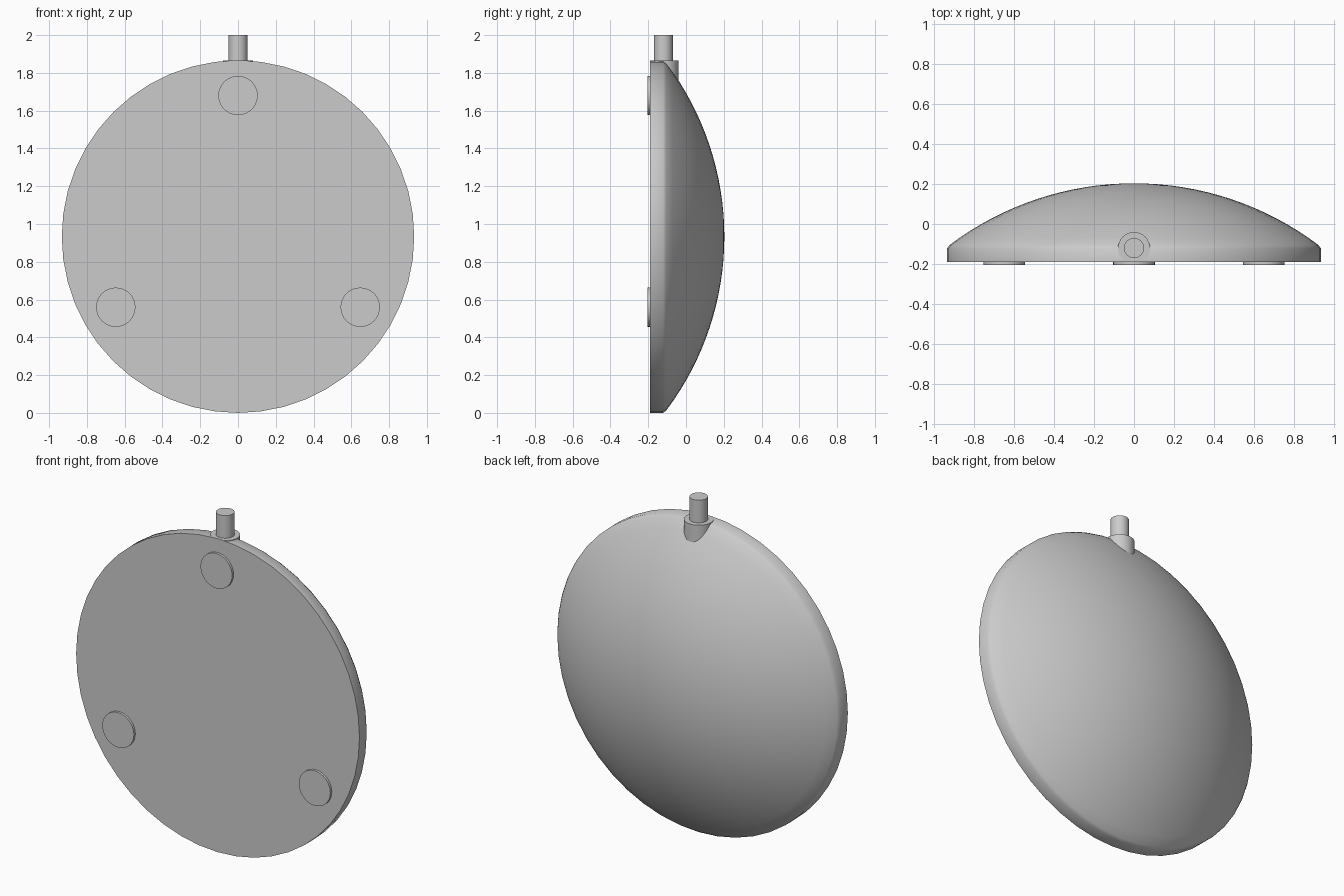
import bpy, bmesh, math
from mathutils import Matrix, Vector

cube = bpy.data.objects.get("Cube")
if cube:
    bpy.data.objects.remove(cube)

grey = bpy.data.materials.new("plain grey")
grey.use_nodes = True
grey.diffuse_color = (0.6, 0.6, 0.6, 1)
grey.node_tree.nodes["Principled BSDF"].inputs["Base Color"].default_value = (0.6, 0.6, 0.6, 1)

RADIUS = 0.933       # disc radius, also the height of its centre
FRONT, BACK = -0.19, 0.203
STEM_Y = -0.12


def finish(name, bm):
    bmesh.ops.recalc_face_normals(bm, faces=bm.faces[:])
    mesh = bpy.data.meshes.new(name)
    bm.to_mesh(mesh)
    bm.free()
    mesh.materials.append(grey)
    obj = bpy.data.objects.new(name, mesh)
    bpy.context.collection.objects.link(obj)
    bpy.ops.object.select_all(action='DESELECT')
    obj.select_set(True)
    bpy.context.view_layer.objects.active = obj
    bpy.ops.object.shade_smooth_by_angle(angle=math.radians(40))
    return obj


def cylinder(name, radius, start, end, clip_front=None):
    """Capped cylinder between two points, optionally flattened at the front."""
    start, end = Vector(start), Vector(end)
    axis = end - start
    turn = Vector((0, 0, 1)).rotation_difference(axis).to_matrix().to_4x4()
    bm = bmesh.new()
    bmesh.ops.create_cone(bm, cap_ends=True, segments=32, radius1=radius, radius2=radius,
                          depth=axis.length, matrix=Matrix.Translation((start + end) / 2) @ turn)
    if clip_front is not None:
        for v in bm.verts:
            v.co.y = max(v.co.y, clip_front)
    return finish(name, bm)


# Domed disc: flat front, short rim with eased edge, spherical back
edge_r, edge_y = RADIUS - 0.012, -0.105
rise = BACK - edge_y
ball = (edge_r ** 2 + rise ** 2) / (2 * rise)
sweep = math.asin(edge_r / ball)
profile = [(0, FRONT), (RADIUS, FRONT), (RADIUS, -0.122)]
steps = 16
for i in range(steps + 1):
    a = sweep * (1 - i / steps)
    profile.append((ball * math.sin(a), BACK - ball + ball * math.cos(a)))

bm = bmesh.new()
verts = [bm.verts.new((0, y, RADIUS + r)) for r, y in profile]
edges = [bm.edges.new(pair) for pair in zip(verts, verts[1:])]
bmesh.ops.spin(bm, geom=verts + edges, cent=(0, 0, RADIUS), axis=(0, 1, 0),
               angle=math.tau, steps=48)
bmesh.ops.remove_doubles(bm, verts=bm.verts[:], dist=0.0005)
finish("domed_disc", bm)

# Three thin round pads on the flat front
for name, degrees in (("pad_top", 90), ("pad_left", -30), ("pad_right", 210)):
    a = math.radians(degrees)
    x, z = 0.747 * math.cos(a), RADIUS + 0.747 * math.sin(a)
    cylinder(name, 0.104, (x, FRONT + 0.01, z), (x, -0.204, z))

# Collar merging into the dome, and the stem standing out of it
cylinder("stem_collar", 0.08, (0, STEM_Y, 1.70), (0, STEM_Y, 1.865), FRONT + 0.002)
cylinder("stem", 0.05, (0, STEM_Y, 1.80), (0, STEM_Y, 2.0))
